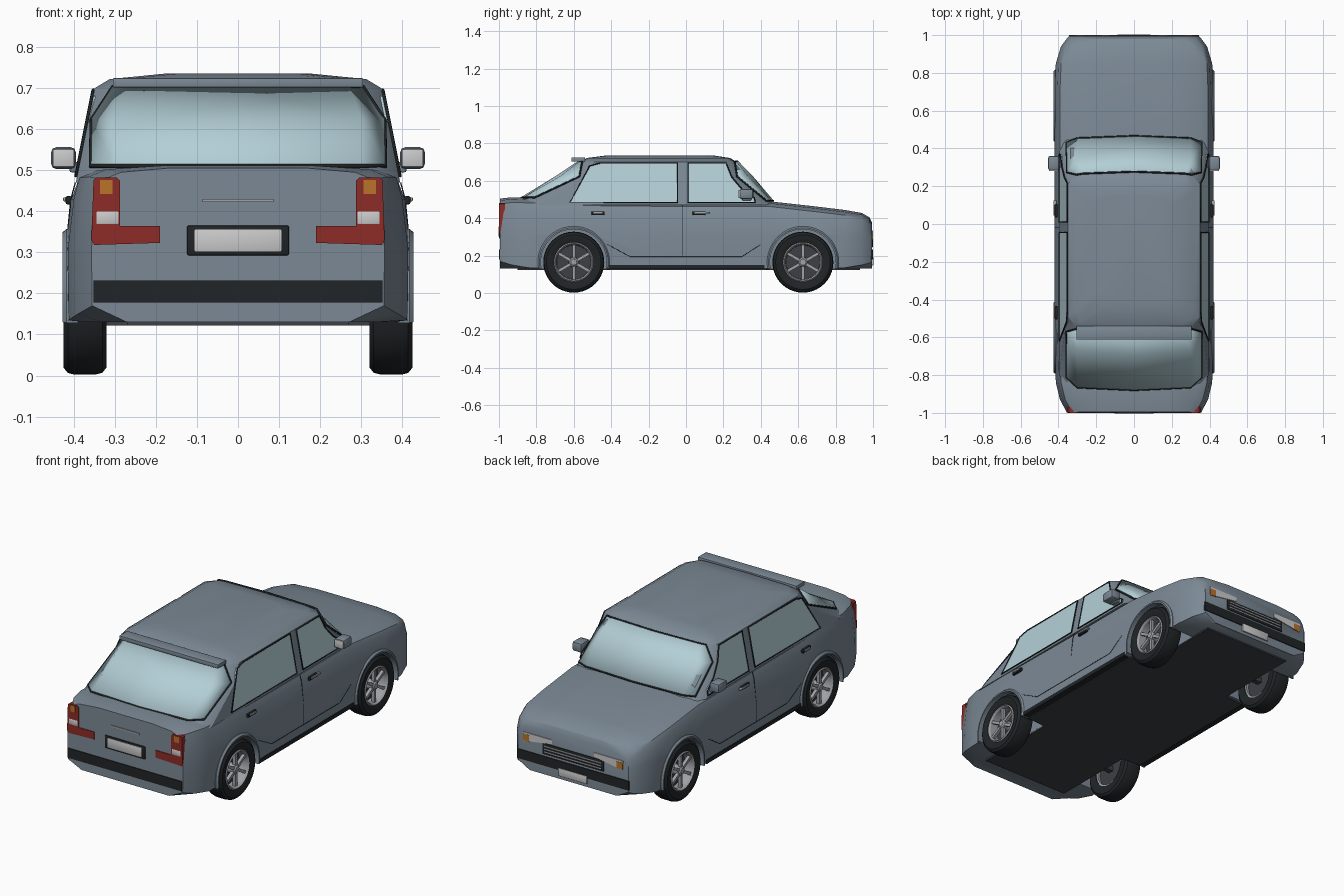
import bpy, bmesh, math
from mathutils import Matrix, Vector

if "Cube" in bpy.data.objects:
    bpy.data.objects.remove(bpy.data.objects["Cube"])

def material(name, c):
    m = bpy.data.materials.new(name)
    m.diffuse_color = (*c, 1)
    m.use_nodes = True
    m.node_tree.nodes["Principled BSDF"].inputs["Base Color"].default_value = m.diffuse_color
    return m

PAINT = material("paint", (.20, .25, .30))
GLASS = material("glass", (.45, .62, .67))
BLACK = material("black_trim", (.015, .018, .02))
FLOOR = material("underside", (.045, .05, .06))
RED = material("red_lens", (.27, .025, .02))
AMBER = material("amber_lens", (.5, .17, .02))
LIGHT = material("pale_lens", (.62, .65, .62))
METAL = material("metal", (.35, .36, .38))

def finish(name, bm, mat, angle=30):
    bmesh.ops.remove_doubles(bm, verts=bm.verts, dist=1e-5)
    bmesh.ops.recalc_face_normals(bm, faces=bm.faces)
    me = bpy.data.meshes.new(name)
    bm.to_mesh(me)
    bm.free()
    ob = bpy.data.objects.new(name, me)
    bpy.context.collection.objects.link(ob)
    me.materials.append(mat)
    smooth(ob, angle)
    return ob

def smooth(ob, angle=30):
    bpy.ops.object.select_all(action='DESELECT')
    ob.select_set(True)
    bpy.context.view_layer.objects.active = ob
    bpy.ops.object.shade_smooth_by_angle(angle=math.radians(angle))

def loft(name, rings, mat, closed=True, caps=True, loop=False):
    bm = bmesh.new()
    vs = [[bm.verts.new(p) for p in r] for r in rings]
    n = len(vs[0])
    pairs = list(zip(vs, vs[1:])) + ([(vs[-1], vs[0])] if loop else [])
    for a, b in pairs:
        for i in range(n if closed else n - 1):
            j = (i + 1) % n
            bm.faces.new((a[i], a[j], b[j], b[i]))
    if caps:
        bm.faces.new(vs[0])
        bm.faces.new(vs[-1])
    return finish(name, bm, mat)

def box(name, x, y, z, mat, bevel=0):
    bm = bmesh.new()
    c = [(a + b) / 2 for a, b in (x, y, z)]
    d = [abs(b - a) for a, b in (x, y, z)]
    bmesh.ops.create_cube(bm, size=1, matrix=Matrix.Translation(c) @ Matrix.Diagonal((*d, 1)))
    if bevel:
        bmesh.ops.bevel(bm, geom=bm.edges[:], offset=bevel, segments=2, profile=.5, affect='EDGES')
    return finish(name, bm, mat)

def prism(name, pts, shift, mat):
    sh = Vector(shift)
    return loft(name, [pts, [Vector(p) + sh for p in pts]], mat)

def tube(name, pts, r, closed=True):
    cu = bpy.data.curves.new(name, 'CURVE')
    cu.dimensions, cu.bevel_depth, cu.bevel_resolution = '3D', r, 1
    sp = cu.splines.new('POLY')
    sp.points.add(len(pts) - 1)
    for p, q in zip(sp.points, pts):
        p.co = (*q, 1)
    sp.use_cyclic_u = closed
    cu.materials.append(BLACK)
    bpy.context.collection.objects.link(bpy.data.objects.new(name, cu))

def lathe(name, prof, y, z, s, mat, n=40):
    rings = [[(s * x, y + r * math.cos(t), z + r * math.sin(t)) for r, x in prof]
             for t in (2 * math.pi * k / n for k in range(n))]
    return loft(name, rings, mat, caps=False, loop=True)

# lower body: cross-sections along the car (y, half width, floor half width, corner z, top z)
def section(y, w, xb, zc, zt):
    h = [(xb, .13), (w, zc), (w + .002, .31), (w - .012, min(.43, zt - .05)),
         (w - .026, zt - .028), (w - .07, zt - .010), (.17, zt)]
    return [(x, y, z) for x, z in h] + [(-x, y, z) for x, z in reversed(h)]

stations = [(-.995, .355, .27, .17, .505), (-.93, .39, .33, .15, .512), (-.84, .412, .37, .135, .51),
            (-.5, .418, .38, .132, .495), (0, .418, .38, .132, .49), (.45, .418, .38, .132, .49),
            (.7, .418, .38, .132, .462), (.85, .412, .37, .135, .444), (.94, .385, .32, .15, .428),
            (.98, .355, .28, .16, .405), (.995, .34, .27, .17, .375)]
body = loft("lower_body", [section(*s) for s in stations], PAINT)

# wheel wells
WHEELS = (-.6, .625)
for y in WHEELS:
    for s in (1, -1):
        cut = lathe("well_cutter", [(0, .27), (.18, .27), (.18, .5), (0, .5)], y, .165, s, BLACK, 48)
        cut.hide_render = True
        mod = body.modifiers.new("well", 'BOOLEAN')
        mod.object, mod.operation, mod.solver = cut, 'DIFFERENCE', 'EXACT'
        bpy.context.view_layer.objects.active = body
        bpy.ops.object.modifier_apply(modifier=mod.name)
        bpy.data.objects.remove(cut)
smooth(body)

# cabin: plan outlines stacked in z, each a half outline from windscreen to rear glass
levels = [(.47, [(0, .478), (.3, .468), (.36, .45), (.395, .385), (.395, -.80), (.36, -.885), (.3, -.925), (0, -.935)]),
          (.62, [(0, .350), (.3, .325), (.355, .268), (.365, .24), (.365, -.54), (.357, -.565), (.3, -.665), (0, -.69)]),
          (.70, [(0, .272), (.27, .262), (.305, .256), (.349, .215), (.349, -.49), (.305, -.55), (.27, -.562), (0, -.57)]),
          (.722, [(0, .235), (.25, .23), (.28, .22), (.312, .17), (.312, -.45), (.28, -.515), (.25, -.525), (0, -.53)]),
          (.735, [(0, .15), (.1, .15), (.15, .14), (.18, .1), (.18, -.35), (.15, -.42), (.1, -.43), (0, -.43)])]
rings = [[(x, y, z) for x, y in h] + [(-x, y, z) for x, y in h[-2:0:-1]] for z, h in levels]
loft("cabin", rings, PAINT)

# windscreen and rear glass follow the cabin outlines
for name, ids, dy in (("windscreen", (2, 1, 0, -1, -2), .005), ("rear_glass", (5, 6, 7, 8, 9), -.005)):
    z0 = .49 if dy > 0 else .507
    rows = []
    for k, r in enumerate(rings[:3]):
        row = [Vector(r[i]) for i in ids]
        if k == 0:
            row = [p.lerp(Vector(rings[1][i]), (z0 - .47) / .15) for p, i in zip(row, ids)]
        rows.append([p + Vector((0, dy, .003)) for p in row])
    g = loft(name, rows, GLASS, closed=False, caps=False)
    g.modifiers.new("thickness", 'SOLIDIFY').thickness = .006
    g.modifiers["thickness"].offset = 0
    edge = rows[0] + [rows[1][-1]] + rows[2][::-1] + [rows[1][0]]
    tube(name + "_seal", edge, .005)

# side windows lie on the sloping cabin flank
side_windows = {"rear_side_window": [(-.62, .485), (-.045, .485), (-.045, .695), (-.46, .695), (-.515, .68)],
                "front_side_window": [(.01, .485), (.37, .485), (.365, .51), (.30, .555), (.245, .62), (.215, .695), (.01, .695)]}
for s in (1, -1):
    for name, poly in side_windows.items():
        pts = [(s * (.398 - .2 * (z - .47)), y, z) for y, z in poly]
        prism(name, pts, (-s * .01, 0, 0), GLASS)
        tube(name + "_seal", pts, .004)
    # door handles, sills and seams
    for y in (.035, -.505):
        box("handle_recess", (s * .405, s * .42), (y, y + .07), (.417, .437), BLACK, .004)
        box("door_handle", (s * .41, s * .426), (y + .01, y + .09 if y > 0 else y + .06), (.424, .434), METAL, .003)
    box("sill", (s * .38, s * .422), (-.41, .42), (.128, .15), BLACK)
    tube("door_seam", [(s * .419, -.02, .2), (s * .419, -.02, .31), (s * .407, -.02, .43), (s * .396, -.02, .47)], .0015, False)
    tube("lower_seam", [(s * .419, -.42, .26), (s * .419, -.3, .195), (s * .419, .3, .195), (s * .419, .4, .26)], .0015, False)
    # door mirrors
    box("mirror_shell", (s * .395, s * .455), (.285, .36), (.503, .556), PAINT, .012)
    box("mirror_glass", (s * .399, s * .451), (.281, .288), (.508, .551), LIGHT, .002)
    box("mirror_stalk", (s * .37, s * .41), (.30, .35), (.495, .52), PAINT, .004)

# wheels and arch lips
for y in WHEELS:
    for s in (1, -1):
        zc = .165
        lathe("tyre", [(.1, .414), (.12, .424), (.146, .425), (.159, .414), (.163, .397), (.163, .348),
                       (.158, .330), (.145, .320), (.1, .325)], y, zc, s, BLACK)
        lathe("rim", [(.106, .418), (.1, .423), (.093, .412), (.09, .33), (.104, .328)], y, zc, s, METAL)
        lathe("brake_disc", [(0, .368), (.091, .368), (.091, .345), (0, .345)], y, zc, s, FLOOR)
        lathe("hub", [(0, .417), (.016, .417), (.026, .408), (.028, .36), (0, .36)], y, zc, s, METAL, 20)
        bm = bmesh.new()
        for k in range(6):
            m = (Matrix.Translation((s * .402, y, zc)) @ Matrix.Rotation(k * math.pi / 3 + math.pi / 6, 4, 'X')
                 @ Matrix.Translation((0, .057, 0)) @ Matrix.Diagonal((.018, .078, .016, 1)))
            bmesh.ops.create_cube(bm, size=1, matrix=m)
        finish("spokes", bm, METAL)
        arc = []
        for k in range(25):
            t = math.radians(-11 + 202 * k / 24)
            arc.append([(s * x, y + r * math.cos(t), zc + r * math.sin(t))
                        for r, x in ((.176, .39), (.176, .427), (.184, .427), (.192, .418), (.192, .39))])
        loft("arch_lip", arc, PAINT)

# underside plate, narrow between the wheels
half = [(.27, -.9), (.27, -.42), (.385, -.41), (.385, .43), (.27, .44), (.27, .93)]
prism("floor_plate", [(x, y, .122) for x, y in half] + [(-x, y, .122) for x, y in reversed(half)], (0, 0, .012), FLOOR)
for y in WHEELS:
    box("axle", (-.35, .35), (y - .015, y + .015), (.15, .18), FLOOR)

# roof spoiler
box("spoiler", (-.305, .305), (-.612, -.54), (.702, .724), PAINT, .002)

# tail: lamps, bumper strip, plate, boot handle
for s in (1, -1):
    L = [(.19, .323), (.35, .318), (.357, .33), (.352, .475), (.345, .482), (.295, .482), (.287, .474), (.287, .364), (.19, .364)]
    prism("tail_lamp", [(s * x, -.999, z) for x, z in L], (0, .03, 0), RED)
    box("rear_indicator", (s * .306, s * .336), (-1.0, -.98), (.442, .476), AMBER)
    box("reversing_lamp", (s * .29, s * .346), (-1.0, -.98), (.368, .400), LIGHT, .003)
    # headlamps
    H = [(.13, .312), (.305, .285), (.31, .335), (.13, .335)]
    prism("headlamp", [(s * x, .999, z) for x, z in H], (0, -.03, 0), LIGHT)
    box("front_indicator", (s * .27, s * .308), (.98, 1.0), (.288, .325), AMBER)
box("rear_bumper_strip", (-.352, .352), (-1.0, -.97), (.178, .232), BLACK)
box("rear_plate_frame", (-.125, .125), (-1.0, -.98), (.292, .366), BLACK, .006)
box("rear_plate", (-.106, .106), (-1.002, -.98), (.302, .356), LIGHT, .002)
box("boot_handle", (-.087, .087), (-.999, -.98), (.422, .430), METAL)

# nose: bumper strip, grille, plate
box("front_bumper_strip", (-.345, .345), (.965, 1.0), (.18, .232), BLACK)
box("grille", (-.19, .19), (.98, .999), (.242, .305), BLACK, .004)
for z in (.258, .274, .290):
    box("grille_slat", (-.175, .175), (.985, 1.001), (z - .003, z + .003), METAL)
box("front_plate", (-.088, .088), (.98, 1.002), (.148, .192), LIGHT, .002)
